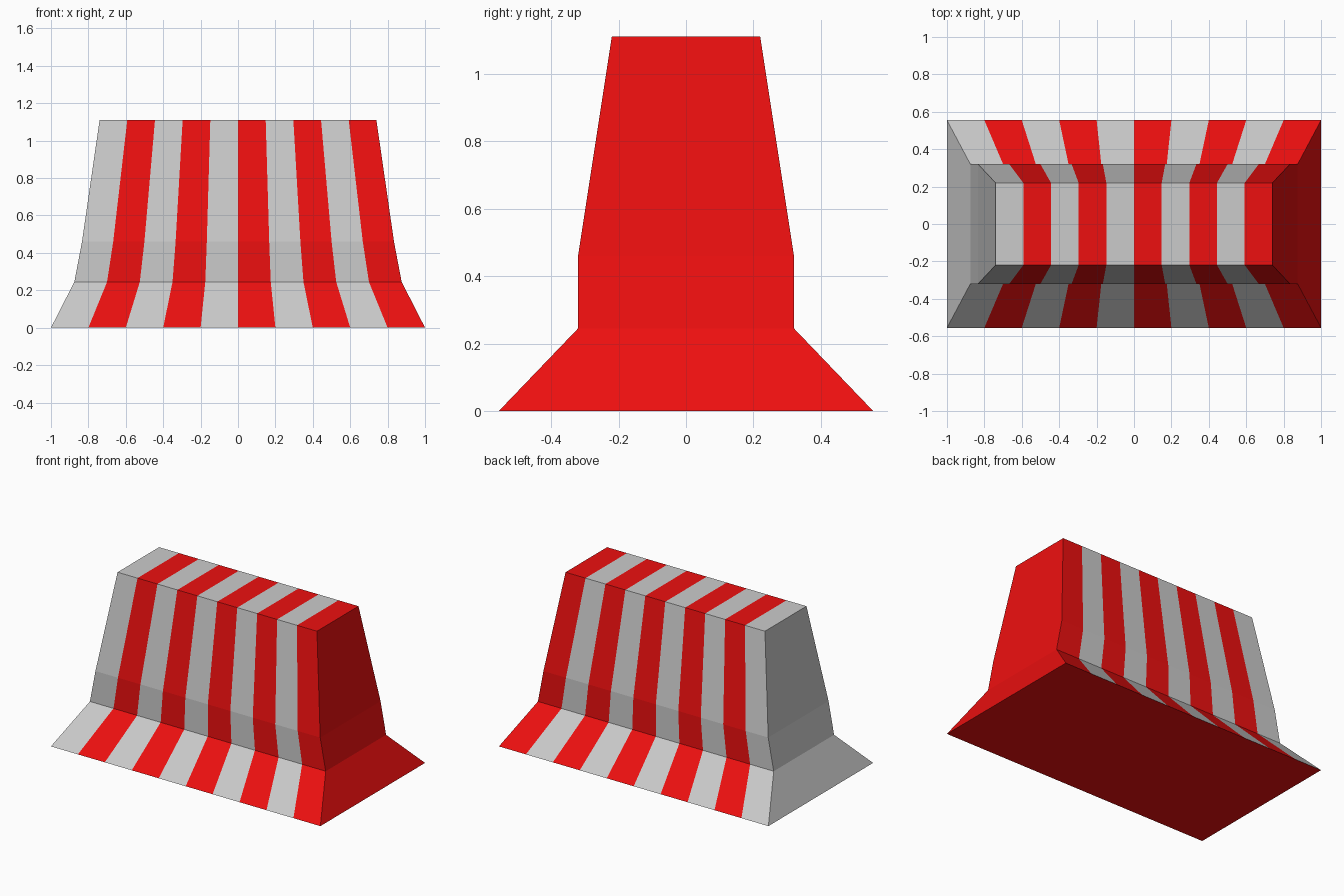
import bpy, bmesh

if "Cube" in bpy.data.objects:
    bpy.data.objects.remove(bpy.data.objects["Cube"])

# Cross-section levels: (height, half length, half depth)
LEVELS = [(0, 1.0, 0.555), (0.245, 0.875, 0.32), (0.46, 0.834, 0.32), (1.11, 0.74, 0.22)]
STRIPES = 10


def material(name, color):
    mat = bpy.data.materials.new(name)
    mat.diffuse_color = color
    mat.use_nodes = True
    mat.node_tree.nodes["Principled BSDF"].inputs["Base Color"].default_value = mat.diffuse_color
    return mat


bm = bmesh.new()

# Closed section loops at every stripe boundary, front side up then back side down
loops = []
for i in range(STRIPES + 1):
    t = -1 + 2 * i / STRIPES
    front = [bm.verts.new((t * hx, -hy, z)) for z, hx, hy in LEVELS]
    back = [bm.verts.new((t * hx, hy, z)) for z, hx, hy in LEVELS]
    loops.append(front + back[::-1])

# Alternating stripes over the front, top and back, with an all-red underside
n = len(loops[0])
for i in range(STRIPES):
    a, b = loops[i], loops[i + 1]
    for j in range(n):
        k = (j + 1) % n
        face = bm.faces.new((a[j], b[j], b[k], a[k]))
        face.material_index = 1 if j == n - 1 else i % 2

# Sloping ends: grey on the left, red on the right
for loop, index in ((loops[0], 0), (loops[-1], 1)):
    for j in range(len(LEVELS) - 1):
        face = bm.faces.new((loop[j], loop[j + 1], loop[n - 2 - j], loop[n - 1 - j]))
        face.material_index = index

bmesh.ops.recalc_face_normals(bm, faces=bm.faces)
mesh = bpy.data.meshes.new("road_barrier")
bm.to_mesh(mesh)
bm.free()
mesh.materials.append(material("stripe_grey", (0.8, 0.8, 0.8, 1)))
mesh.materials.append(material("stripe_red", (0.85, 0.005, 0.005, 1)))
bpy.context.collection.objects.link(bpy.data.objects.new("road_barrier", mesh))
